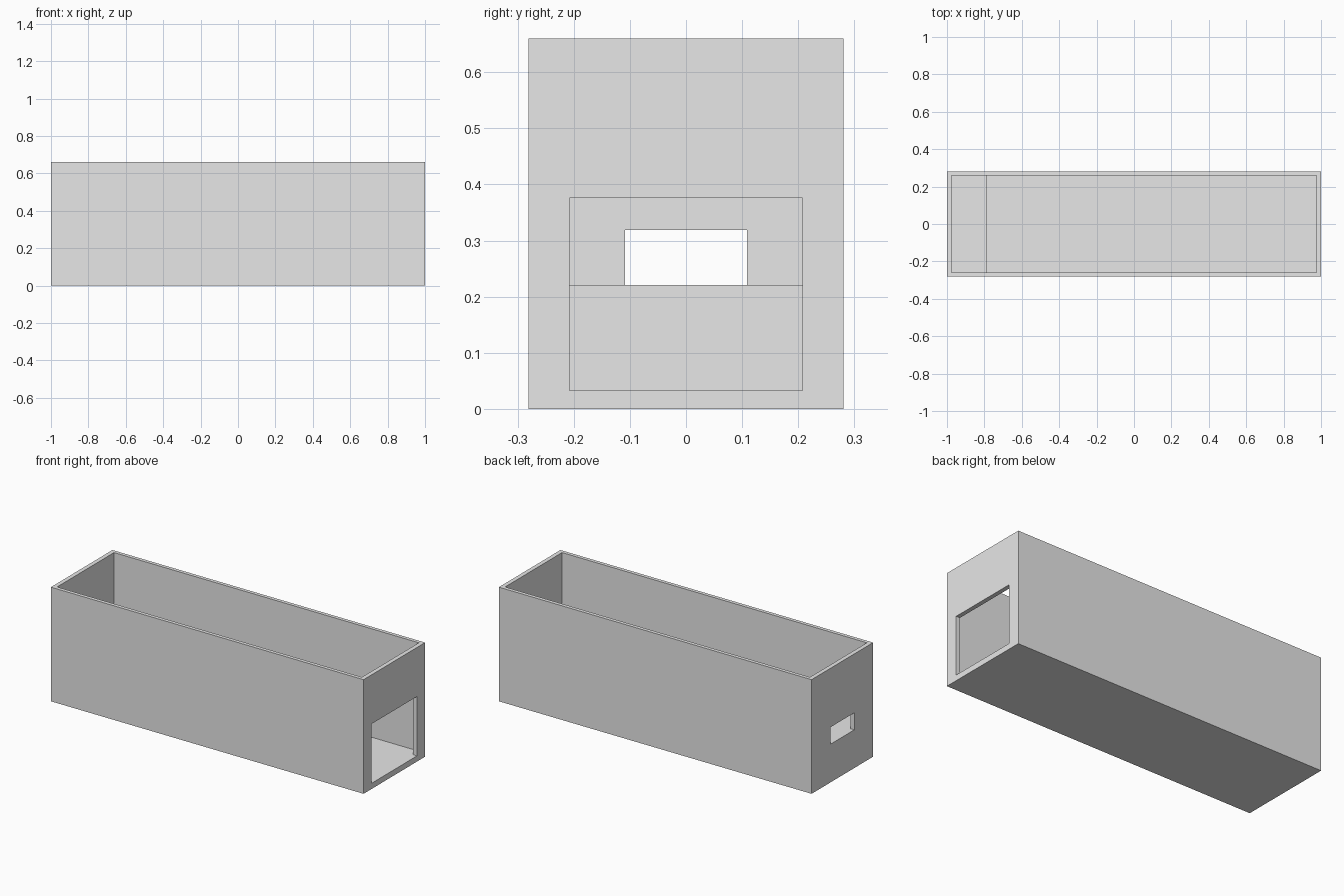
import bpy
import bmesh

cube = bpy.data.objects.get("Cube")
if cube:
    bpy.data.objects.remove(cube, do_unlink=True)

# Overall sizes
HALF_X, HALF_Y, HEIGHT = 1.0, 0.281, 0.66
IN_X, IN_Y = 0.975, 0.26
FLOOR, LEDGE, LEDGE_X = 0.033, 0.221, -0.785

grey = bpy.data.materials.new("plain grey")
grey.use_nodes = True
grey.diffuse_color = (0.8, 0.8, 0.8, 1)
grey.node_tree.nodes["Principled BSDF"].inputs["Base Color"].default_value = grey.diffuse_color


def prism(name, profile, half_y):
    """Extrude an (x, z) outline along y, centred on y = 0."""
    bm = bmesh.new()
    face = bm.faces.new([bm.verts.new((x, -half_y, z)) for x, z in profile])
    out = bmesh.ops.extrude_face_region(bm, geom=[face])
    verts = [v for v in out["geom"] if isinstance(v, bmesh.types.BMVert)]
    bmesh.ops.translate(bm, verts=verts, vec=(0, 2 * half_y, 0))
    bmesh.ops.recalc_face_normals(bm, faces=bm.faces)
    mesh = bpy.data.meshes.new(name)
    bm.to_mesh(mesh)
    bm.free()
    mesh.materials.append(grey)
    obj = bpy.data.objects.new(name, mesh)
    bpy.context.collection.objects.link(obj)
    return obj


def rect(x0, x1, z0, z1):
    return [(x0, z0), (x1, z0), (x1, z1), (x0, z1)]


# Solid outer box
box = prism("open_box", rect(-HALF_X, HALF_X, 0, HEIGHT), HALF_Y)

# Open-topped cavity, leaving a raised ledge at one end
cavity = prism("cavity_cutter", [
    (LEDGE_X, FLOOR), (IN_X, FLOOR), (IN_X, 1), (-IN_X, 1),
    (-IN_X, LEDGE), (LEDGE_X, LEDGE)], IN_Y)

# Large doorway level with the floor, small window level with the ledge
doorway = prism("doorway_cutter", rect(0.9, 1.1, FLOOR, 0.376), 0.208)
window = prism("window_cutter", rect(-1.1, -0.9, LEDGE, 0.319), 0.109)

# Cut the box and discard the cutters
bpy.context.view_layer.objects.active = box
for cutter in (cavity, doorway, window):
    mod = box.modifiers.new(cutter.name, "BOOLEAN")
    mod.operation = "DIFFERENCE"
    mod.solver = "EXACT"
    mod.object = cutter
    bpy.ops.object.modifier_apply(modifier=mod.name)
    bpy.data.objects.remove(cutter, do_unlink=True)
